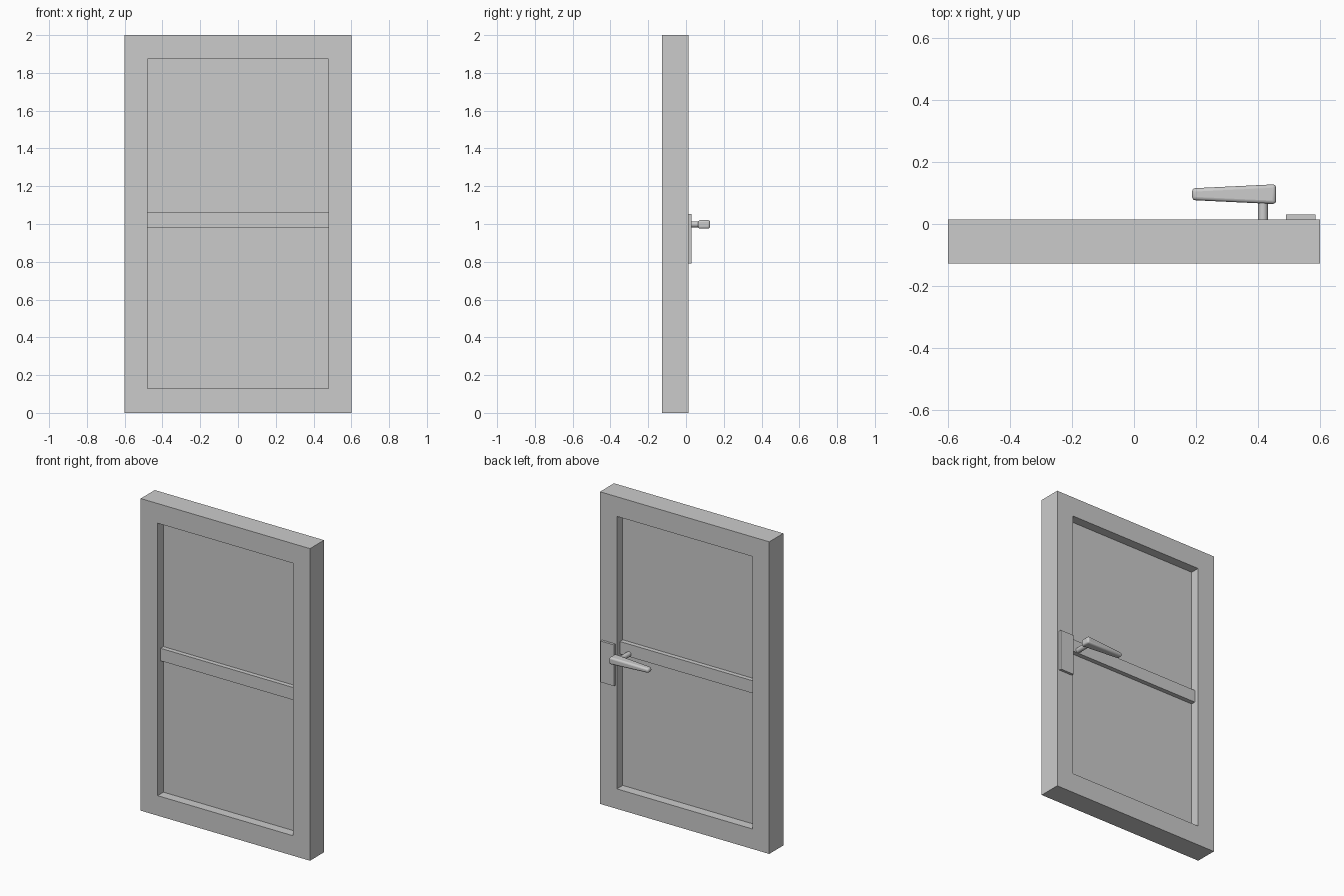
import bpy, bmesh, math
from mathutils import Matrix

if "Cube" in bpy.data.objects:
    bpy.data.objects.remove(bpy.data.objects["Cube"])

Y0, Y1 = -0.128, 0.014            # frame front and back
MID = (Y0 + Y1) / 2
IX, IZ0, IZ1 = 0.48, 0.128, 1.874  # opening


def finish(name, bm):
    bmesh.ops.recalc_face_normals(bm, faces=bm.faces[:])
    me = bpy.data.meshes.new(name)
    bm.to_mesh(me)
    bm.free()
    ob = bpy.data.objects.new(name, me)
    bpy.context.collection.objects.link(ob)
    return ob


def smooth(ob, angle):
    bpy.ops.object.select_all(action='DESELECT')
    ob.select_set(True)
    bpy.context.view_layer.objects.active = ob
    bpy.ops.object.shade_smooth_by_angle(angle=math.radians(angle))


def box(name, x0, x1, y0, y1, z0, z1):
    bm = bmesh.new()
    size = Matrix.Diagonal((x1 - x0, y1 - y0, z1 - z0, 1))
    loc = Matrix.Translation(((x0 + x1) / 2, (y0 + y1) / 2, (z0 + z1) / 2))
    bmesh.ops.create_cube(bm, size=1, matrix=loc @ size)
    return finish(name, bm)


# door frame: rectangular ring with an opening
bm = bmesh.new()


def loop(x, z0, z1, y):
    return [bm.verts.new((px, y, pz)) for px, pz in ((-x, z0), (x, z0), (x, z1), (-x, z1))]


rings = [loop(0.6, 0, 2, Y0), loop(0.6, 0, 2, Y1),
         loop(IX, IZ0, IZ1, Y1), loop(IX, IZ0, IZ1, Y0)]
for k in range(4):
    a, b = rings[k], rings[(k + 1) % 4]
    for i in range(4):
        j = (i + 1) % 4
        bm.faces.new((a[i], a[j], b[j], b[i]))
finish("door_frame", bm)

# recessed panel and cross bar
box("door_panel", -IX, IX, MID - 0.012, MID + 0.012, IZ0, IZ1)
box("cross_bar", -IX, IX, MID - 0.041, MID + 0.041, 0.981, 1.061)

# lock plate on the back
box("lock_plate", 0.49, 0.585, Y1, 0.03, 0.79, 1.054)

# handle spindle
bm = bmesh.new()
bmesh.ops.create_cone(bm, cap_ends=True, segments=32, radius1=0.016, radius2=0.016, depth=0.11,
                      matrix=Matrix.Translation((0.416, 0.035, 0.998)) @ Matrix.Rotation(math.pi / 2, 4, 'X'))
smooth(finish("handle_spindle", bm), 40)

# handle lever: tapered bar with rounded edges
bm = bmesh.new()
ends = []
for x, y0, y1, h in ((0.187, 0.077, 0.115, 0.014), (0.458, 0.064, 0.128, 0.023)):
    ends.append([bm.verts.new((x, y, 0.998 + z)) for y, z in ((y0, -h), (y1, -h), (y1, h), (y0, h))])
bm.faces.new(ends[0])
bm.faces.new(ends[1])
for i in range(4):
    j = (i + 1) % 4
    bm.faces.new((ends[0][i], ends[0][j], ends[1][j], ends[1][i]))
lever = finish("handle_lever", bm)
bev = lever.modifiers.new("round", 'BEVEL')
bev.width, bev.segments, bev.limit_method = 0.011, 3, 'NONE'
smooth(lever, 40)
